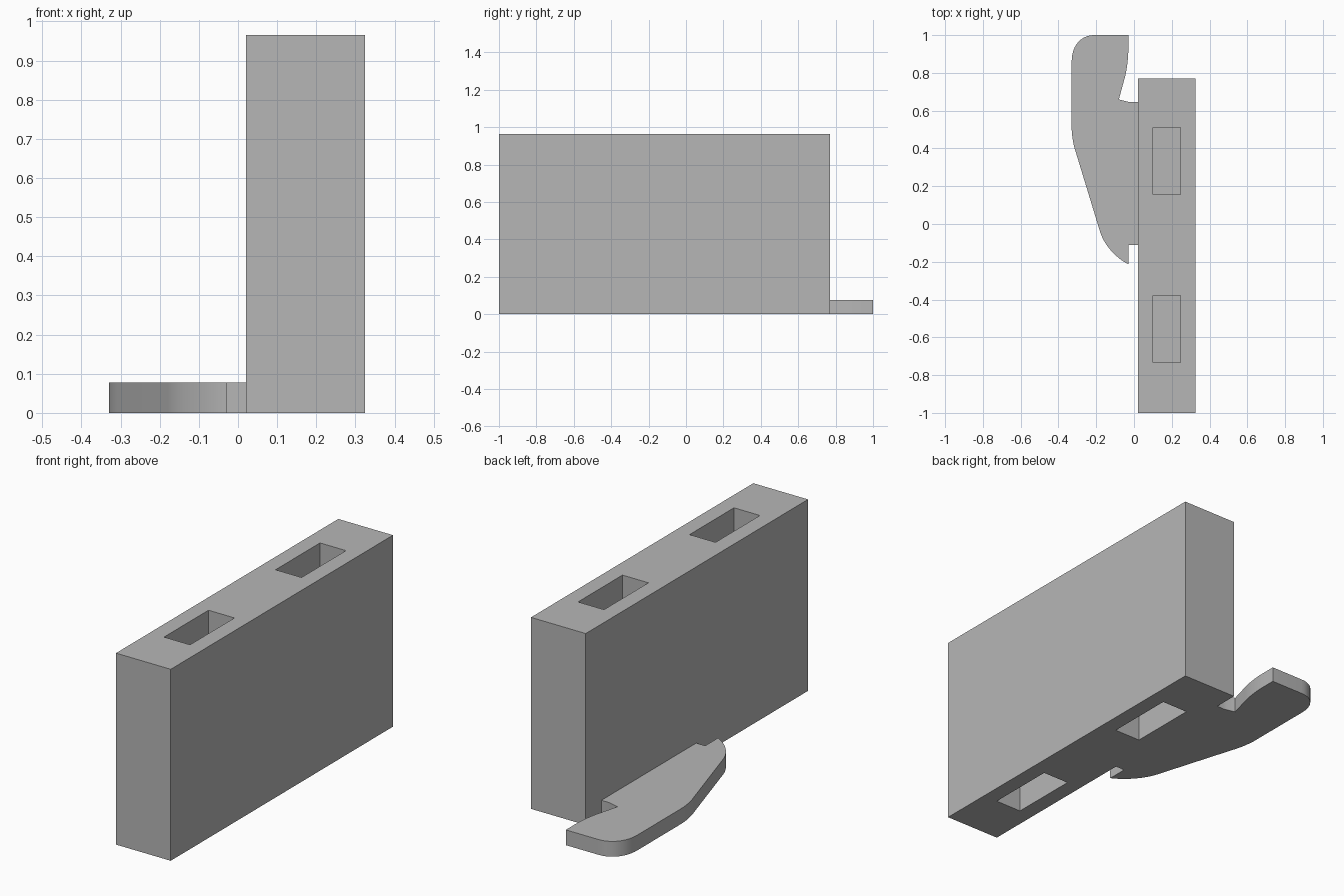
import bpy, bmesh, math
from mathutils import Vector

if "Cube" in bpy.data.objects:
    bpy.data.objects.remove(bpy.data.objects["Cube"], do_unlink=True)

grey = bpy.data.materials.new("light_grey")
grey.use_nodes = True
colour = (0.47, 0.47, 0.47, 1)
grey.diffuse_color = colour
grey.node_tree.nodes["Principled BSDF"].inputs["Base Color"].default_value = colour


def prism(name, outline, z0, z1):
    """Extrude a flat outline from z0 up to z1."""
    bm = bmesh.new()
    face = bm.faces.new([bm.verts.new((x, y, z0)) for x, y in outline])
    up = bmesh.ops.extrude_face_region(bm, geom=[face])
    top = [v for v in up["geom"] if isinstance(v, bmesh.types.BMVert)]
    bmesh.ops.translate(bm, verts=top, vec=(0, 0, z1 - z0))
    bmesh.ops.recalc_face_normals(bm, faces=bm.faces)
    mesh = bpy.data.meshes.new(name)
    bm.to_mesh(mesh)
    bm.free()
    obj = bpy.data.objects.new(name, mesh)
    bpy.context.collection.objects.link(obj)
    mesh.materials.append(grey)
    return obj


def box(name, x0, x1, y0, y1, z0, z1):
    return prism(name, [(x0, y0), (x1, y0), (x1, y1), (x0, y1)], z0, z1)


def bend(a, corner, b, bulge=0.6, steps=12):
    """Rounded corner from a to b."""
    a, c, b = Vector(a), Vector(corner), Vector(b)
    p, q = a.lerp(c, bulge), b.lerp(c, bulge)
    pts = []
    for i in range(steps + 1):
        t = i / steps
        s = 1 - t
        pts.append(tuple(a * s**3 + p * (3 * s * s * t) + q * (3 * s * t * t) + b * t**3))
    return pts


# Tall block with two blind slots in its top and two in its underside
HEIGHT, DEPTH = 0.965, 0.3
block = box("block", 0.02, 0.325, -1, 0.77, 0, HEIGHT)
for y in (-0.555, 0.333):
    for z0, z1 in ((-0.1, DEPTH), (HEIGHT - DEPTH, HEIGHT + 0.1)):
        cutter = box("slot_cutter", 0.10, 0.245, y - 0.177, y + 0.177, z0, z1)
        cutter.hide_render = True
        mod = block.modifiers.new("slot", 'BOOLEAN')
        mod.operation = 'DIFFERENCE'
        mod.solver = 'EXACT'
        mod.object = cutter
        bpy.context.view_layer.objects.active = block
        bpy.ops.object.modifier_apply(modifier=mod.name)
        bpy.data.objects.remove(cutter, do_unlink=True)

# Flat curved foot plate with a hook at the back and a notch at the front
outline = bend((-0.21, 1), (-0.33, 1), (-0.33, 0.86))
outline += bend((-0.33, 0.51), (-0.33, 0.44), (-0.305, 0.37))
outline += bend((-0.18, -0.04), (-0.145, -0.155), (-0.03, -0.213))
outline += [(-0.03, -0.11), (0.02, -0.11), (0.02, 0.645)]
outline += bend((-0.02, 0.645), (-0.05, 0.65), (-0.08, 0.66), steps=4)
outline += bend((-0.05, 0.77), (-0.031, 0.84), (-0.03, 0.92))
outline += [(-0.03, 1)]
plate = prism("foot_plate", outline, 0, 0.077)

# Smooth the rounded edge, keep the corners sharp
bpy.ops.object.select_all(action='DESELECT')
plate.select_set(True)
bpy.context.view_layer.objects.active = plate
bpy.ops.object.shade_smooth_by_angle(angle=math.radians(25))
